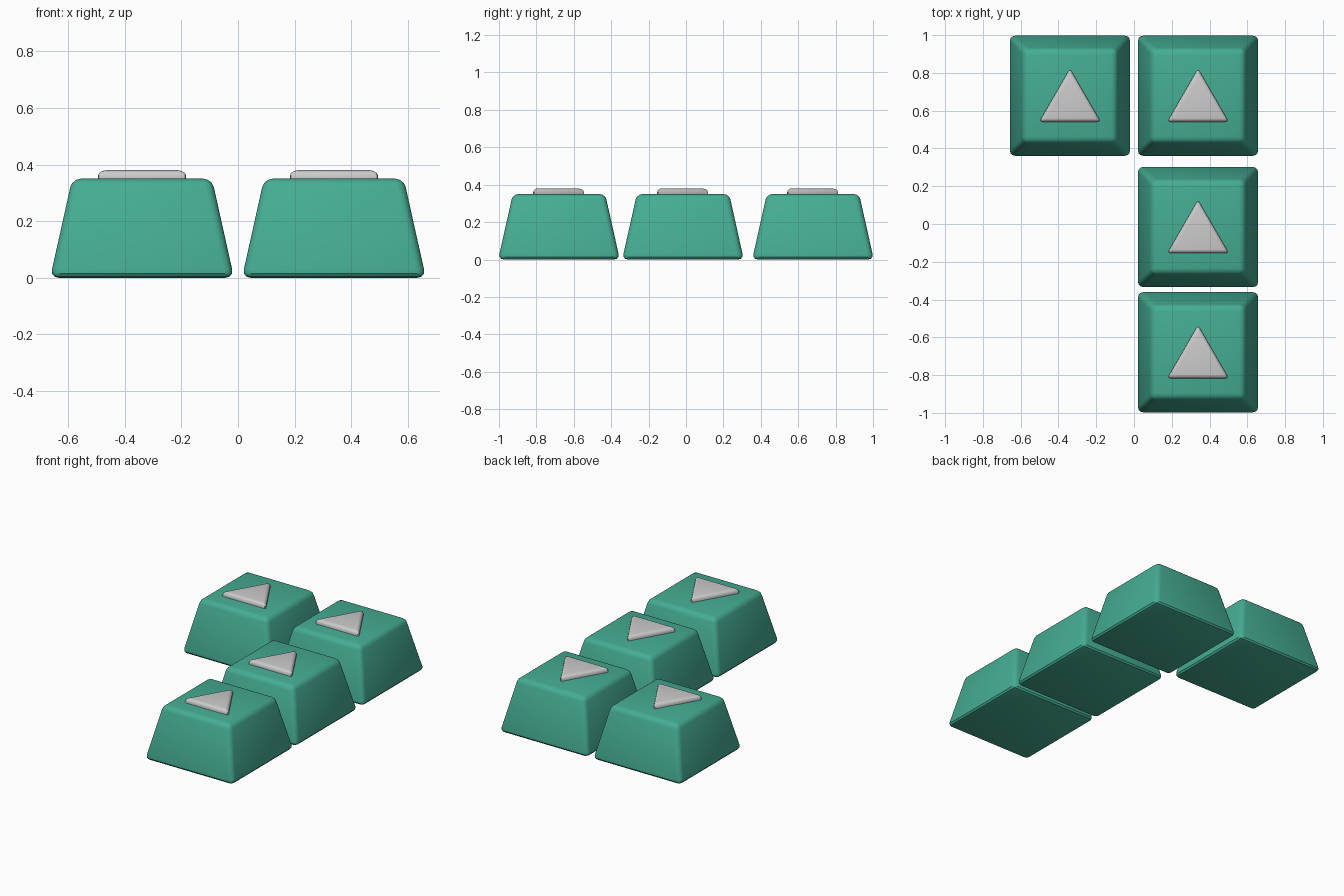
import bpy, bmesh, math

if "Cube" in bpy.data.objects:
    bpy.data.objects.remove(bpy.data.objects["Cube"])

green = bpy.data.materials.new("green")
green.diffuse_color = (0.06, 0.42, 0.29, 1)
green.use_nodes = True
green.node_tree.nodes["Principled BSDF"].inputs["Base Color"].default_value = green.diffuse_color


def prism(name, bottom, top, z0, z1, loc, bevel, segments, mat=None):
    """Solid between two outlines, with rounded edges."""
    bm = bmesh.new()
    lo = [bm.verts.new((x, y, z0)) for x, y in bottom]
    hi = [bm.verts.new((x, y, z1)) for x, y in top]
    bm.faces.new(lo[::-1])
    bm.faces.new(hi)
    n = len(lo)
    for i in range(n):
        j = (i + 1) % n
        bm.faces.new((lo[i], lo[j], hi[j], hi[i]))
    mesh = bpy.data.meshes.new(name)
    bm.to_mesh(mesh)
    bm.free()
    ob = bpy.data.objects.new(name, mesh)
    bpy.context.collection.objects.link(ob)
    ob.location = (loc[0], loc[1], 0)
    if mat:
        mesh.materials.append(mat)
    mod = ob.modifiers.new("rounded_edges", 'BEVEL')
    mod.width = bevel
    mod.segments = segments
    mod.limit_method = 'NONE'
    bpy.ops.object.select_all(action='DESELECT')
    ob.select_set(True)
    bpy.context.view_layer.objects.active = ob
    bpy.ops.object.modifier_apply(modifier=mod.name)
    bpy.ops.object.shade_smooth_by_angle(angle=math.radians(35))
    return ob


def square(h):
    return [(-h, -h), (h, -h), (h, h), (-h, h)]


def triangle(r):
    return [(r * math.cos(math.radians(a)), r * math.sin(math.radians(a)))
            for a in (90, 210, 330)]


# Keycaps in an L layout, each with a raised arrow on top
keys = {
    "corner": (0.339, 0.679),
    "left": (-0.339, 0.679),
    "middle": (0.339, -0.016),
    "front": (0.339, -0.679),
}
for label, (x, y) in keys.items():
    prism(label + "_keycap", square(0.325), square(0.247), 0, 0.35,
          (x, y), 0.03, 3, green)
    tri = triangle(0.188)
    prism(label + "_arrow", tri, tri, 0.32, 0.38, (x, y - 0.044), 0.02, 3)
